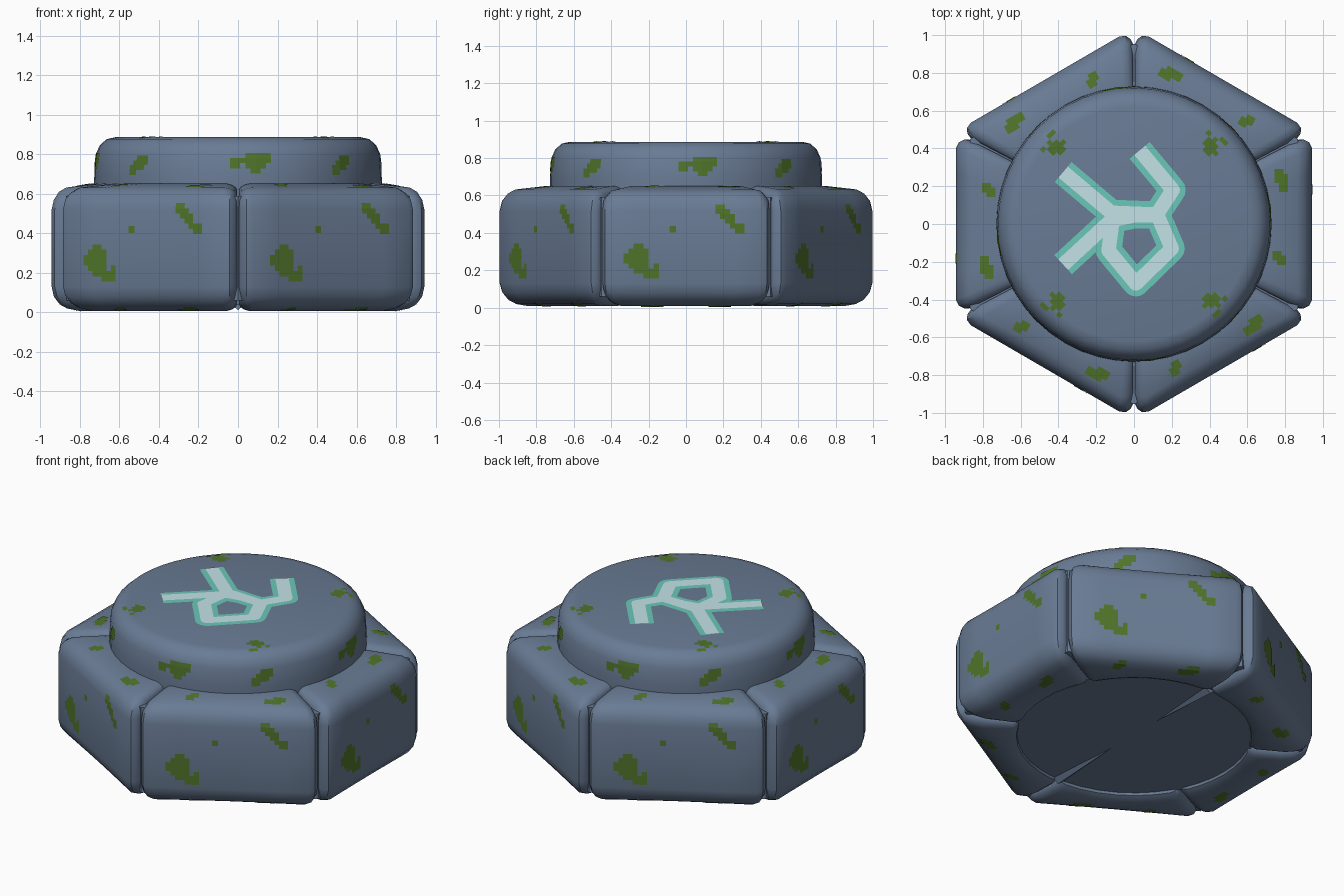
import bpy, bmesh, math
from mathutils import Vector
from mathutils.bvhtree import BVHTree

if "Cube" in bpy.data.objects:
    bpy.data.objects.remove(bpy.data.objects["Cube"])


def material(name, rgb):
    m = bpy.data.materials.new(name)
    m.diffuse_color = (*rgb, 1)
    m.use_nodes = True
    m.node_tree.nodes["Principled BSDF"].inputs["Base Color"].default_value = m.diffuse_color
    return m


STONE = material("blue_grey_stone", (0.141, 0.198, 0.296))
MOSS = material("moss_green", (0.080, 0.175, 0.023))
TEAL = material("teal_edge", (0.145, 0.570, 0.480))
PALE = material("pale_aqua", (0.560, 0.770, 0.810))
surface = bmesh.new()  # combined stone, used to lay the moss on


def finish(bm, name, mat, stone=False):
    me = bpy.data.meshes.new(name)
    bm.to_mesh(me)
    bm.free()
    me.materials.append(mat)
    if stone:
        me.shade_smooth()
        me.set_sharp_from_angle(angle=math.radians(35))
        surface.from_mesh(me)
    bpy.context.collection.objects.link(bpy.data.objects.new(name, me))


# Hexagon of six rounded blocks: a rounded section lofted along each outer edge
corners = [Vector(p) for p in ((0.943, -0.49), (0.943, 0.49), (0, 1.038),
                               (-0.943, 0.49), (-0.943, -0.49), (0, -1.038))]
frames = []
for i in range(6):
    a, b = corners[i], corners[(i + 1) % 6]
    t = (b - a).normalized()
    r = Vector((t.y, -t.x))
    length = (b - a).length
    frames.append((r.to_3d(), t.to_3d(), a.dot(r), (a + b).dot(t) / 2, 1.0 if i % 3 == 0 else 1.1))
    # stations along the edge: (distance, pull in at the outside, pull in of height)
    start = [(0.007, 0.080, 0.032), (0.022, 0.048, 0.018), (0.05, 0.017, 0.007), (0.09, 0, 0)]
    mid = [(0.09 + (length - 0.18) * k / 6, 0, 0) for k in range(1, 6)]
    stations = start + mid + [(length - s, p, h) for s, p, h in reversed(start)]
    bm = bmesh.new()
    loops = []
    for s, pull, h in stations:
        p = a + t * s
        u, R = p.normalized(), p.length - pull
        section = [(0.655, 0.06), (0.665, 0.025 + h), (0.70, 0.008 + h), (R - 0.15, 0.008 + h),
                   (R - 0.085, 0.020 + h), (R - 0.045, 0.040 + h), (R - 0.012, 0.08 + h),
                   (R, 0.13), (R, 0.52), (R - 0.012, 0.57), (R - 0.04, 0.61 - h),
                   (R - 0.08, 0.632 - h), (0.74, 0.652 - h), (0.655, 0.650 - h)]
        loops.append([bm.verts.new((u.x * q, u.y * q, z)) for q, z in section])
    for lo, hi in zip(loops, loops[1:]):
        for k in range(len(lo)):
            n = (k + 1) % len(lo)
            bm.faces.new((lo[k], hi[k], hi[n], lo[n]))
    bm.faces.new(loops[0])
    bm.faces.new(loops[-1])
    bmesh.ops.recalc_face_normals(bm, faces=bm.faces[:])
    finish(bm, f"base_block_{i + 1}", STONE, True)

# Hexagonal filling seen in the seams
bm = bmesh.new()
low = [bm.verts.new((*(c * 0.92), 0.06)) for c in corners]
top = [bm.verts.new((*(c * 0.92), 0.59)) for c in corners]
bm.faces.new(low[::-1])
bm.faces.new(top)
for k in range(6):
    n = (k + 1) % 6
    bm.faces.new((low[k], low[n], top[n], top[k]))
finish(bm, "seam_filling", STONE)

# Round core with the raised drum on top
profile = [(0, 0.04), (0.68, 0.04), (0.70, 0.30), (0.73, 0.60), (0.727, 0.70),
           (0.72, 0.80), (0.70, 0.845), (0.665, 0.877), (0.62, 0.887), (0, 0.887)]
N = 48
bm = bmesh.new()
rings = []
for rad, z in profile:
    if rad == 0:
        rings.append([bm.verts.new((0, 0, z))] * N)
    else:
        rings.append([bm.verts.new((rad * math.cos(math.tau * k / N),
                                    rad * math.sin(math.tau * k / N), z)) for k in range(N)])
for lo, hi in zip(rings, rings[1:]):
    for k in range(N):
        n = (k + 1) % N
        bm.faces.new(list(dict.fromkeys((lo[k], lo[n], hi[n], hi[k]))))
finish(bm, "round_drum", STONE, True)

# Two low tapering ridges under the drum
for name, s in (("back_ridge", 1), ("front_ridge", -1)):
    bm = bmesh.new()
    l, r, c, tip = [bm.verts.new(p) for p in ((-0.035, s * 0.67, 0.041), (0.035, s * 0.67, 0.041),
                                              (0, s * 0.67, 0.012), (0, s * 0.2, 0.039))]
    for f in ((l, c, tip), (c, r, tip), (l, r, c), (l, tip, r)):
        bm.faces.new(f)
    bmesh.ops.recalc_face_normals(bm, faces=bm.faces[:])
    finish(bm, name, STONE)

# Moss patches: small bitmaps projected on the stone as thin plates
tree = BVHTree.FromBMesh(surface)
Z = Vector((0, 0, 1))


def patch(bm, centre, u, v, rows, s=0.026):
    out = u.cross(v).normalized()
    w, h = max(map(len, rows)), len(rows)

    def on_stone(i, j):
        p = centre + u * ((i - w / 2) * s) + v * ((h / 2 - j) * s)
        hit = tree.ray_cast(p + out * 0.3, -out)[0]
        return bm.verts.new(hit + out * 0.003) if hit else None

    for j, row in enumerate(rows):
        for i, ch in enumerate(row):
            if ch == '#':
                q = [on_stone(i, j + 1), on_stone(i + 1, j + 1), on_stone(i + 1, j), on_stone(i, j)]
                if None not in q:
                    bm.faces.new(q)


BIG = ["..##...", ".####..", "#####..", "#####..", ".####.#", "..#####", "....###"]
STREAK = ["##....", "###...", ".###..", "..##..", "...###", "....##"]
DOT = ["#"]
BEAN = ["..###", "#####", "####."]
NUB = [".##", "###", "##."]
bm = bmesh.new()
for r, t, d, mid, stretch in frames:
    def at(rad, tan, z):
        return r * rad + t * (mid + tan * stretch) + Z * z
    patch(bm, at(d, -0.24, 0.25), t, Z, BIG, 0.027)
    patch(bm, at(d, 0.235, 0.475), t, Z, STREAK)
    patch(bm, at(d, -0.07, 0.42), t, Z, DOT, 0.034)
    patch(bm, at(0.780, 0.23, 0.64), t, -r, BEAN, 0.024)
    patch(bm, at(0.770, -0.18 * stretch, 0.64), t, -r, NUB, 0.024)
    patch(bm, at(0.80, 0.18, 0.0), t, r, BEAN, 0.024)
    patch(bm, at(0.80, -0.18, 0.0), t, r, NUB, 0.024)
finish(bm, "block_moss", MOSS)

WIDE = ["...#####", "########", "##.####.", "....##.."]
SHORT = ["..###", ".####", "####.", "##..."]
SPOTS = [".##..", "####.", ".###.", "..#.#", "##..."]
bm = bmesh.new()
for k in range(4):
    def ray(deg):
        g = math.radians(deg + 90 * k)
        return Vector((math.cos(g), math.sin(g), 0)), Vector((-math.sin(g), math.cos(g), 0))
    r, t = ray(5)
    patch(bm, r * 0.72 + Z * 0.755, t, Z, WIDE)
    r, t = ray(46)
    patch(bm, r * 0.72 + Z * 0.745, t, Z, SHORT, 0.025)
    patch(bm, r * 0.595 + Z * 0.887, t, -r, SPOTS, 0.025)
finish(bm, "drum_moss", MOSS)

# Abstract line ornament painted on the drum: wide teal strokes under narrow pale ones
STROKES = [([(-.375, .275), (-.12, .06), (.12, .05), (.205, .18), (.03, .39)], False),
           ([(-.375, -.215), (-.12, .02), (0, .045)], False),
           ([(-.11, .045), (.125, .045), (.2, -.13), (.01, -.315), (-.135, -.14)], True)]


def ornament(name, mat, half, z):
    bm = bmesh.new()
    for pts, closed in STROKES:
        pts = [Vector(p) for p in pts]
        ends = pts + pts[:1] if closed else pts
        for p, q in zip(ends, ends[1:]):
            side = (q - p).normalized().orthogonal() * half
            bm.faces.new([bm.verts.new((c.x, c.y, z))
                          for c in (p - side, p + side, q + side, q - side)])
        for c in (pts if closed else pts[1:-1]):
            bm.faces.new([bm.verts.new((c.x + half * math.cos(math.tau * k / 16),
                                        c.y + half * math.sin(math.tau * k / 16), z))
                          for k in range(16)])
    for f in bm.faces:
        f.normal_update()
        if f.normal.z < 0:
            f.normal_flip()
    finish(bm, name, mat)


ornament("ornament_edge", TEAL, 0.069, 0.890)
ornament("ornament_fill", PALE, 0.038, 0.893)
surface.free()
